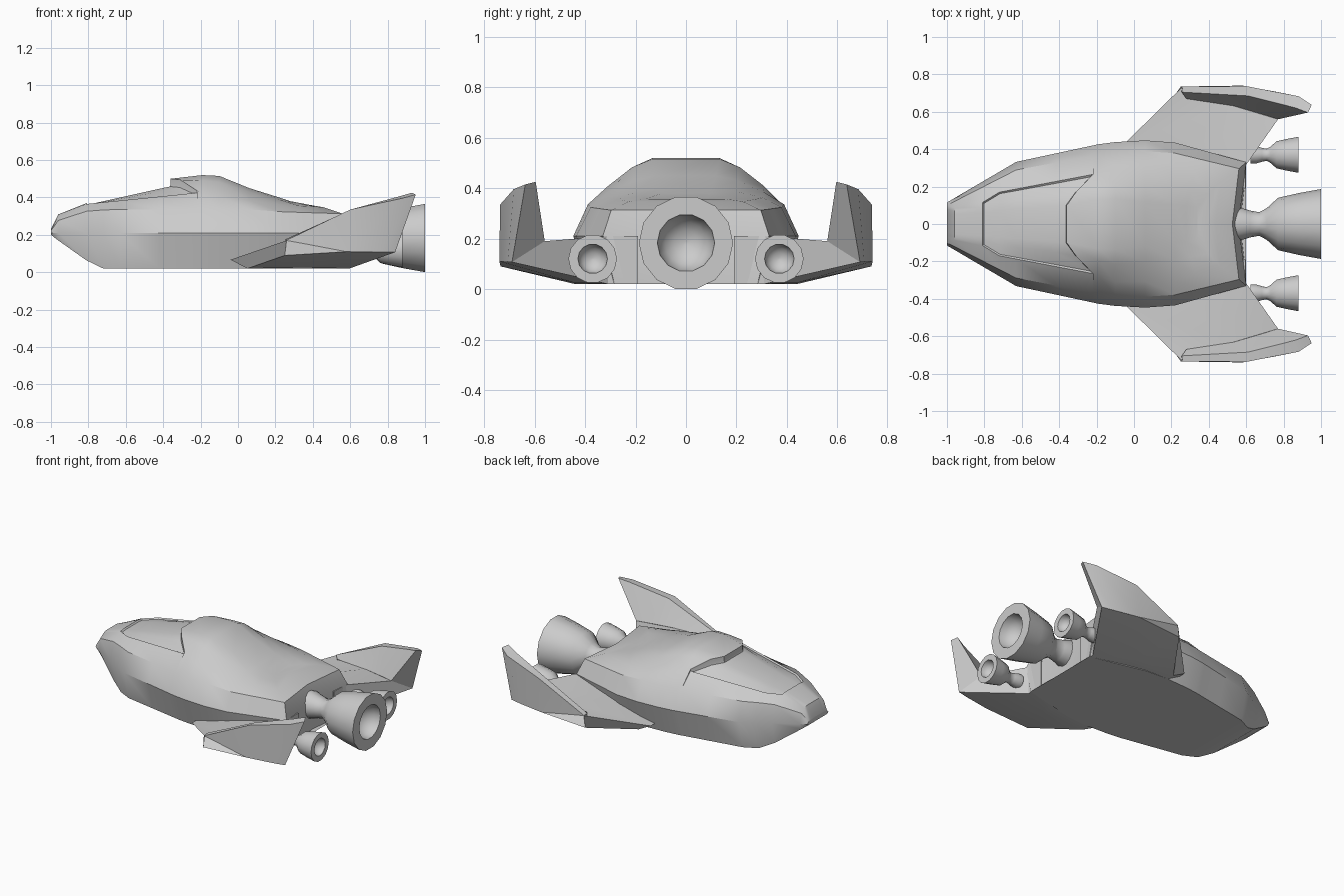
import bpy, bmesh, math

if "Cube" in bpy.data.objects:
    bpy.data.objects.remove(bpy.data.objects["Cube"])


def finish(bm, name, angle):
    bmesh.ops.remove_doubles(bm, verts=bm.verts, dist=0.0005)
    bmesh.ops.recalc_face_normals(bm, faces=bm.faces)
    me = bpy.data.meshes.new(name)
    bm.to_mesh(me)
    bm.free()
    ob = bpy.data.objects.new(name, me)
    bpy.context.collection.objects.link(ob)
    bpy.ops.object.select_all(action='DESELECT')
    ob.select_set(True)
    bpy.context.view_layer.objects.active = ob
    bpy.ops.object.shade_smooth_by_angle(angle=math.radians(angle))


def loft(bm, rings, caps=True):
    """Skin closed rings of points."""
    vs = [[bm.verts.new(p) for p in r] for r in rings]
    n = len(rings[0])
    for a, b in zip(vs, vs[1:]):
        for i in range(n):
            j = (i + 1) % n
            bm.faces.new((a[i], a[j], b[j], b[i]))
    if caps:
        bm.faces.new(vs[0])
        bm.faces.new(vs[-1])
    return vs


def at(curve, x):
    """Read a guide line at x."""
    if x <= curve[0][0]:
        return curve[0][1]
    for (x0, v0), (x1, v1) in zip(curve, curve[1:]):
        if x <= x1:
            return v0 + (v1 - v0) * (x - x0) / (x1 - x0)
    return curve[-1][1]


def mix(a, b, t):
    return a + (b - a) * t


# Hull guide lines along x
WIDTH = [(-1, .115), (-.63, .332), (-.15, .435), (.06, .447), (.22, .435), (.6, .33)]
KEEL = [(-1, .20), (-.85, .085), (-.73, .02)]
ROOF = [(-1, .23), (-.96, .31), (-.81, .37), (-.36, .47), (-.2, .52), (-.1, .515), (.06, .45), (.22, .4), (.34, .36)]
ROOF_Y = [(-1, .05), (-.36, .10), (-.15, .14), (.34, .09)]
RAIL_Z = [(-1, .227), (-.96, .30), (-.81, .365), (-.22, .425), (.22, .362), (.46, .347)]
RAIL_Y = [(-1, .08), (-.81, .115), (-.72, .17), (-.22, .265), (-.1, .31), (.22, .305), (.46, .225)]


def section(x, sweep=0, lift=0):
    """Hull ring: keel, widest, shoulder, rail, mid, roof; the top may sweep forward."""
    def px(k):
        return x - sweep * k
    hood = lift > 0 or x == -.22
    xs, xr, xm, xt = (px(k) for k in ((0, 0, .64, 1) if hood else (.15, .54, .77, 1)))
    rz = at(RAIL_Z, xr)
    half = [(x, at(WIDTH, x) * .86, at(KEEL, x)),
            (x, at(WIDTH, x), .21),
            (xs, at(WIDTH, xs) * .87, min(.336, mix(.21, rz, .75))),
            (xr, at(RAIL_Y, xr), rz + lift * .4),
            (xm, mix(at(RAIL_Y, xm), at(ROOF_Y, xm), .55), mix(at(RAIL_Z, xm), at(ROOF, xm), .7) + lift),
            (xt, at(ROOF_Y, xt), at(ROOF, xt) + lift)]
    return half + [(a, -b, c) for a, b, c in reversed(half)]


rings = [section(x) for x in (-1, -.96, -.81, -.72, -.63, -.42)]
rings += [section(-.22, .14), section(-.22, .14, .03)]      # step up to the hood lip
rings += [section(x) for x in (-.19, -.10, .06, .22)]
rings += [section(.38, .10), section(.60, .26)]             # raked stern
bm = bmesh.new()
vs = loft(bm, rings, caps=False)
bm.faces.ensure_lookup_table()
glass = [bm.faces[r * 12 + i] for r in range(2, 6) for i in range(3, 8)]
# nose and stern closed with strips; the stern dips inward at the middle
for ring, dip in ((vs[0], 0), (vs[-1], .17)):
    mid = [bm.verts.new((v.co.x - dip * max(v.co.y - .09, 0), 0, v.co.z)) for v in ring[:6]]
    for i in range(5):
        bm.faces.new((ring[i], ring[i + 1], mid[i + 1], mid[i]))
        bm.faces.new((ring[11 - i], ring[10 - i], mid[i + 1], mid[i]))
    bm.faces.new((ring[5], ring[6], mid[5]))
    bm.faces.new((ring[0], ring[11], mid[0]))
bmesh.ops.recalc_face_normals(bm, faces=bm.faces)
# sunken windshield
bmesh.ops.inset_region(bm, faces=glass, thickness=.006, depth=-.010, use_even_offset=True)
finish(bm, "hull", 32)

# Wings, root then tip: leading edge, upper side, trailing edge, lower side
wing_root = [(.05, .44, .02), (-.04, .44, .067), (.25, .40, .15), (.595, .31, .21), (.595, .31, .02), (.35, .44, .025)]
wing_tip = [(.25, .735, .09), (.26, .735, .17), (.52, .635, .175), (.77, .56, .19), (.84, .69, .107), (.58, .74, .11)]
wing_inner = [(x, y - .12, z) for x, y, z in wing_root]
# Upturned fins, front to back: outer foot, outer top, inner top, inner foot
fin = [
    [wing_tip[0], (.26, .735, .172), (.255, .705, .177), (.28, .67, .165)],
    [wing_tip[5], (.60, .737, .335), (.61, .685, .337), (.53, .632, .175)],
    [(.76, .707, .107), (.88, .683, .396), (.86, .622, .405), (.70, .582, .186)],
    [wing_tip[4], (.95, .637, .415), (.93, .596, .425), wing_tip[3]],
]


# Rocket nozzles: bell with a hollow bowl, lathed around the x axis
BELL = [(-.5, .09), (-.44, .09), (-.38, .072), (-.33, .063), (-.29, .085), (-.23, .14), (-.12, .165), (0, .187)]
BELL += [(-.11 * math.sin(a * .375), .114 * math.cos(a * .375)) for a in range(5)]


def nozzle(name, x, y, z, scale, sides=14):
    bm = bmesh.new()
    angles = [2 * math.pi * (k + .5) / sides for k in range(sides)]
    loft(bm, [[(x + d * scale, y + r * scale * math.sin(a), z + r * scale * math.cos(a)) for a in angles]
              for d, r in BELL])
    finish(bm, name, 40)


nozzle("main_nozzle", 1, 0, .183, 1)
for side, s in (("left", -1), ("right", 1)):
    for part, ribs in (("wing", [wing_inner, wing_root, wing_tip]), ("fin", fin)):
        bm = bmesh.new()
        loft(bm, [[(x, y * s, z) for x, y, z in r] for r in ribs])
        finish(bm, f"{side}_{part}", 28)
    nozzle(f"{side}_nozzle", .88, .37 * s, .12, .515)
